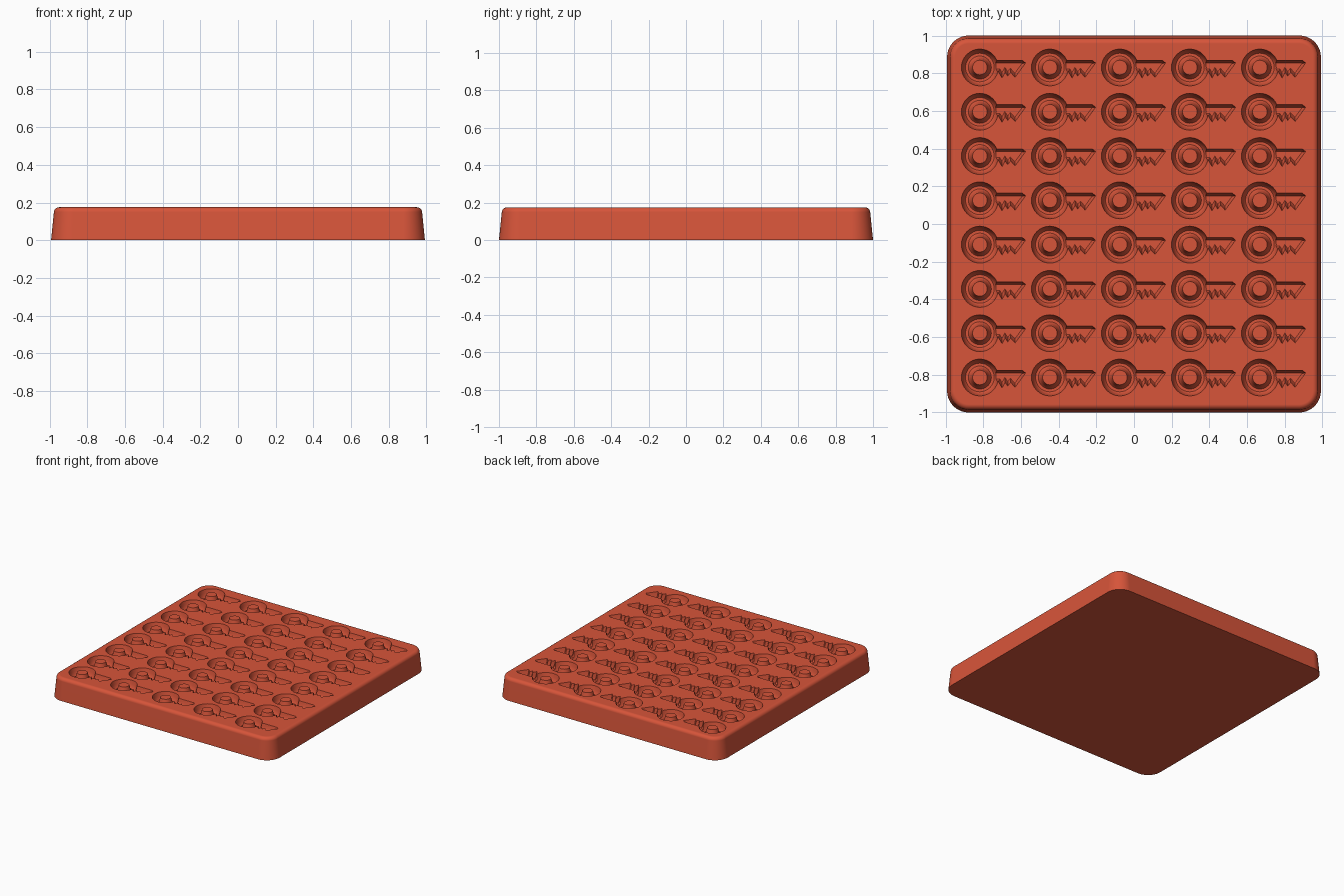
import bpy, bmesh
from math import sin, cos, pi, radians

TOP = 0.175
HALF_X, HALF_Y = 0.992, 1.0

if "Cube" in bpy.data.objects:
    bpy.data.objects.remove(bpy.data.objects["Cube"])

# Silicone colour
mat = bpy.data.materials.new("brick_red")
mat.use_nodes = True
RED = (0.68, 0.09, 0.042, 1)
mat.diffuse_color = RED
bsdf = mat.node_tree.nodes["Principled BSDF"]
bsdf.inputs["Base Color"].default_value = RED
bsdf.inputs["Roughness"].default_value = 0.6


def finish(bm, name):
    bmesh.ops.recalc_face_normals(bm, faces=bm.faces)
    mesh = bpy.data.meshes.new(name)
    bm.to_mesh(mesh)
    bm.free()
    mesh.materials.append(mat)
    obj = bpy.data.objects.new(name, mesh)
    bpy.context.collection.objects.link(obj)
    return obj


def skin(bm, loops, closed=False):
    """Join successive vertex loops with quads."""
    count = len(loops[0])
    pairs = list(zip(loops, loops[1:]))
    if closed:
        pairs.append((loops[-1], loops[0]))
    for a, b in pairs:
        for i in range(count):
            j = (i + 1) % count
            bm.faces.new((a[i], a[j], b[j], b[i]))


def rounded_loop(bm, inset, z, steps=10):
    """Rounded rectangle whose corners shrink with the inset."""
    r = 0.115 - inset
    verts = []
    for k, (sx, sy) in enumerate([(1, 1), (-1, 1), (-1, -1), (1, -1)]):
        for i in range(steps + 1):
            a = (k + i / steps) * pi / 2
            verts.append(bm.verts.new((sx * (HALF_X - 0.115) + r * cos(a),
                                       sy * (HALF_Y - 0.115) + r * sin(a), z)))
    return verts


# Tray block with drafted sides and a rounded top edge
bm = bmesh.new()
edge = 0.028
levels = [(0, 0)]
for i in range(7):
    a = radians(6 + 84 * i / 6)
    levels.append((0.015 + edge * (1 - cos(a)), TOP - edge + edge * sin(a)))
loops = [rounded_loop(bm, *lv) for lv in levels]
skin(bm, loops)
bm.faces.new(loops[0])
bm.faces.new(loops[-1])
tray = finish(bm, "mold_tray")

# Key positions: five columns by eight rows
places = [(-0.818 + 0.3715 * c, 0.008 + 0.235 * (r - 3.5))
          for c in range(5) for r in range(8)]

# Ring-shaped bow cutter: radius and depth, leaving a tapered centre post
BOW = [(0.101, -0.01), (0.097, 0.003), (0.092, 0.028), (0.085, 0.048), (0.076, 0.058),
       (0.061, 0.058), (0.053, 0.048), (0.047, 0.03), (0.040, 0.004), (0.036, -0.01)]
bm = bmesh.new()
for x, y in places:
    rings = [[bm.verts.new((x + r * cos(2 * pi * i / 32), y + r * sin(2 * pi * i / 32), TOP - d))
              for i in range(32)] for r, d in BOW]
    skin(bm, rings, closed=True)
bow_cutter = finish(bm, "bow_cutter")

# Blade cutter: shaft and teeth outline, narrowing towards the floor
BLADE = [(0.07, 0.038), (0.225, 0.038), (0.243, 0.024), (0.187, -0.052), (0.163, -0.026),
         (0.148, -0.046), (0.134, -0.026), (0.118, -0.056), (0.098, -0.022), (0.07, -0.022)]
bm = bmesh.new()
for x, y in places:
    rim = [bm.verts.new((x + px, y + py, TOP + 0.004)) for px, py in BLADE]
    lid = bm.faces.new(rim)
    floor = bm.faces.new([bm.verts.new((v.co.x, v.co.y, TOP)) for v in reversed(rim)])
    low = list(reversed(floor.verts[:]))
    skin(bm, [rim, low])
    bm.normal_update()
    for depth in (0.030, 0.042):
        bmesh.ops.inset_region(bm, faces=[floor], thickness=0.007, use_even_offset=True)
        for v in floor.verts:
            v.co.z = TOP - depth
blade_cutter = finish(bm, "blade_cutter")

# Carve the cavities
for cutter in (bow_cutter, blade_cutter):
    cutter.hide_render = True
    mod = tray.modifiers.new(cutter.name, "BOOLEAN")
    mod.operation = "DIFFERENCE"
    mod.solver = "EXACT"
    mod.object = cutter
bpy.context.view_layer.update()
carved = bpy.data.meshes.new_from_object(
    tray.evaluated_get(bpy.context.evaluated_depsgraph_get()))
tray.modifiers.clear()
tray.data = carved
for cutter in (bow_cutter, blade_cutter):
    bpy.data.objects.remove(cutter)

# Smooth the rounded surfaces, keep the cavity rims crisp
bpy.ops.object.select_all(action="DESELECT")
tray.select_set(True)
bpy.context.view_layer.objects.active = tray
bpy.ops.object.shade_smooth_by_angle(angle=radians(35))
weighted = tray.modifiers.new("even_shading", "WEIGHTED_NORMAL")
weighted.keep_sharp = True
